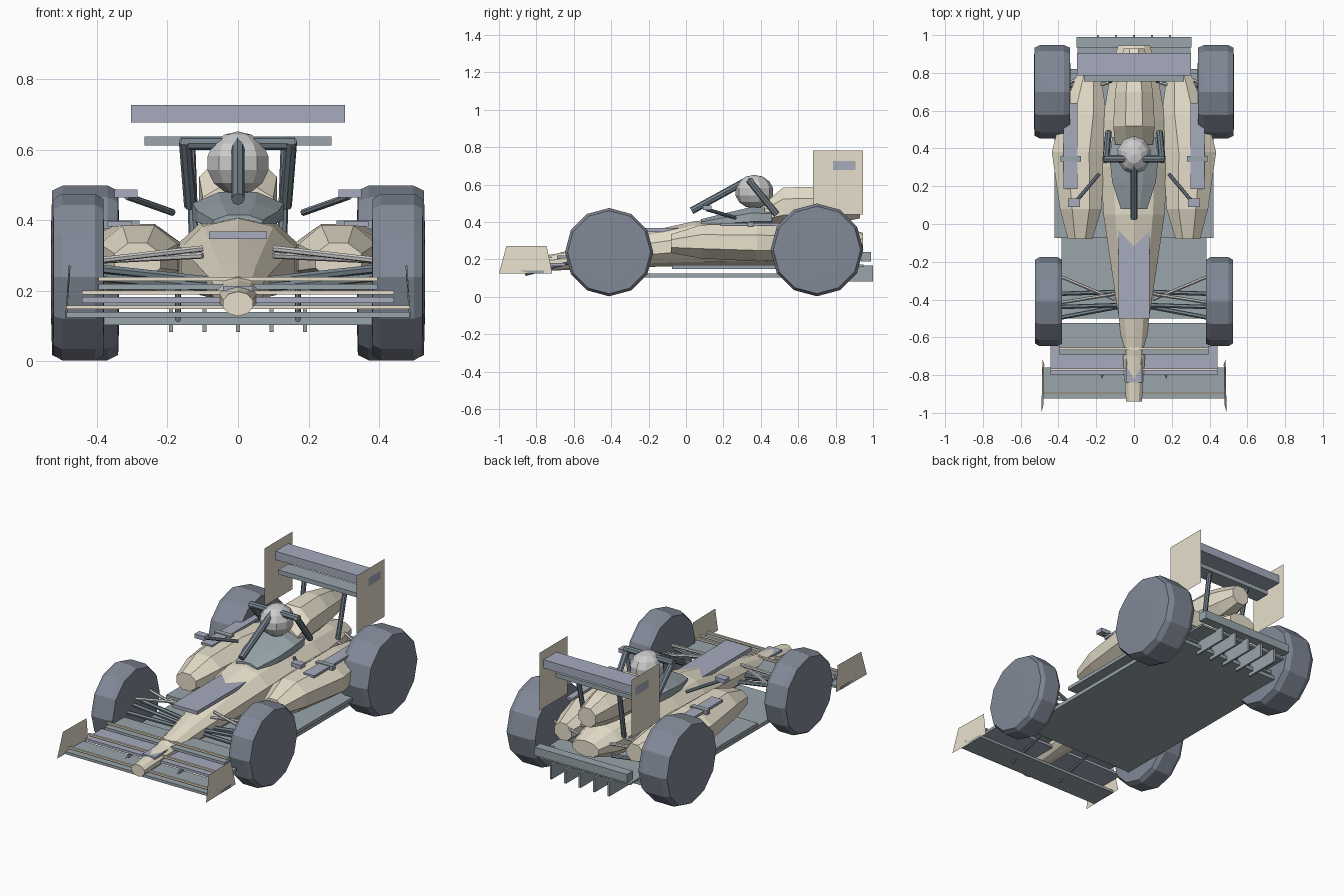
import bpy, math
from mathutils import Vector

if "Cube" in bpy.data.objects:
    bpy.data.objects.remove(bpy.data.objects["Cube"])


def material(name, rgb):
    m = bpy.data.materials.new(name)
    m.diffuse_color = (*rgb, 1)
    m.use_nodes = True
    m.node_tree.nodes["Principled BSDF"].inputs["Base Color"].default_value = m.diffuse_color
    return m


TAN = material("tan", (0.80, 0.74, 0.60))
SLATE = material("slate", (0.32, 0.38, 0.41))
BLUE = material("blue_grey", (0.38, 0.41, 0.51))
DARK = material("dark_bar", (0.18, 0.23, 0.27))
TYRE = material("tyre", (0.22, 0.25, 0.31))
STEEL = material("steel", (0.55, 0.57, 0.57))
WHITE = material("white", (0.90, 0.90, 0.90))


def mesh(name, verts, faces, mat):
    me = bpy.data.meshes.new(name)
    me.from_pydata([tuple(v) for v in verts], [], faces)
    me.materials.append(mat)
    ob = bpy.data.objects.new(name, me)
    bpy.context.collection.objects.link(ob)
    return ob


def skin(name, rings, mat):
    """Join equal-sized rings of points into a capped tube."""
    n = len(rings[0])
    verts = [p for r in rings for p in r]
    faces = [list(range(n))[::-1], list(range(len(verts) - n, len(verts)))]
    for k in range(len(rings) - 1):
        for i in range(n):
            a, b = k * n + i, k * n + (i + 1) % n
            faces.append([a, b, b + n, a + n])
    return mesh(name, verts, faces, mat)


def loft(name, sections, mat, sides=8, side=1):
    """Sections along y: (y, x centre, half width, z centre, half height)."""
    rings = []
    k = 1 / math.cos(math.pi / sides)
    for y, xc, hw, zc, hh in sections:
        ang = [2 * math.pi * (i + 0.5) / sides for i in range(sides)]
        rings.append([(side * (xc + hw * k * math.cos(a)), y, zc + hh * k * math.sin(a))
                      for a in ang][::-side])
    return skin(name, rings, mat)


def box(name, x, y, z, mat):
    x = sorted(x)
    rings = [[(x[0], yy, z[0]), (x[0], yy, z[1]), (x[1], yy, z[1]), (x[1], yy, z[0])] for yy in y]
    return skin(name, rings, mat)


def rod(name, a, b, r, mat, sides=8):
    a, b = Vector(a), Vector(b)
    d = (b - a).normalized()
    u = d.orthogonal().normalized()
    v = d.cross(u)
    ang = [2 * math.pi * i / sides for i in range(sides)]
    return skin(name, [[p + r * (u * math.cos(t) + v * math.sin(t)) for t in ang] for p in (a, b)], mat)


def wheel(name, side, x0, x1, y, r):
    """Twelve-sided tyre with chamfered shoulders."""
    c, w = (x0 + x1) / 2, (x1 - x0) / 2
    rings = []
    for dx, s in ((-w, 0.55), (-w * 0.97, 0.94), (-w * 0.65, 1), (w * 0.65, 1), (w * 0.97, 0.94), (w, 0.55)):
        ang = [math.pi * i / 6 for i in range(12)]
        rings.append([(side * (c + dx), y + r * s * math.cos(a), r + 0.003 + r * s * math.sin(a))
                      for a in ang][::side])
    return skin(name, rings, TYRE)


# Central body from nose tip to gearbox
loft("body", [(-0.94, 0, .042, .163, .033), (-0.70, 0, .058, .185, .042), (-0.50, 0, .08, .215, .062),
              (-0.20, 0, .125, .255, .09), (0.05, 0, .162, .285, .115), (0.30, 0, .175, .29, .12),
              (0.55, 0, .165, .29, .115), (0.80, 0, .125, .29, .09), (0.945, 0, .085, .295, .045)], TAN, 10)
# Engine cover behind the driver
loft("engine_cover", [(0.42, 0, .10, .44, .06), (0.52, 0, .11, .48, .105), (0.70, 0, .10, .485, .103),
                      (0.82, 0, .08, .48, .085), (0.93, 0, .055, .475, .055)], TAN)
# Cockpit surround wedge
loft("cockpit_surround", [(0.08, 0, .07, .39, .025), (0.22, 0, .115, .41, .04), (0.35, 0, .13, .425, .055),
                          (0.46, 0, .115, .425, .05)], SLATE)
# Flat panels on the nose
box("nose_panel", (-.082, .082), (-0.50, 0), (.347, .368), BLUE)
box("nose_tip_panel", (-.042, .042), (-0.84, -0.66), (.20, .213), BLUE)

# Driver helmet
bpy.ops.mesh.primitive_uv_sphere_add(segments=10, ring_count=7, radius=1, location=(0, 0.365, 0.562))
helmet = bpy.context.object
helmet.name = "helmet"
helmet.scale = (0.093, 0.103, 0.09)
helmet.data.materials.append(WHITE)

# Protective hoop
rod("hoop_front_strut", (0, 0.03, .46), (0, 0.33, .625), .019, DARK)
rod("hoop_crossbar", (-.16, 0.345, .618), (.16, 0.345, .618), .019, DARK)

# Floors
box("floor", (-.385, .385), (-0.50, 0.82), (.103, .125), SLATE)
box("upper_floor", (-.42, .42), (-0.075, 0.80), (.15, .17), SLATE)
# Rear diffuser bar and fins
box("diffuser_bar", (-.305, .305), (0.935, 0.99), (.19, .24), SLATE)
for i in range(-2, 3):
    box("diffuser_fin", (i * .095 - .006, i * .095 + .006), (0.78, 1.0), (.083, .195 if i == 9 else .168), SLATE)
box("diffuser_roof", (-.30, .30), (0.78, 0.95), (.16, .172), SLATE)

# Rear wing elements
box("rear_wing_upper", (-.303, .303), (0.785, 0.905), (.677, .727), BLUE)
box("rear_wing_lower", (-.265, .265), (0.755, 0.85), (.612, .638), SLATE)

# Front wing: three stacked elements, each with a thin tan strip
for name, hx, y0, y1, z, mat in (("front_wing_main", .487, -0.925, -0.76, .132, SLATE),
                                 ("front_wing_middle", .443, -0.80, -0.645, .174, BLUE),
                                 ("front_wing_top", .395, -0.69, -0.525, .212, SLATE)):
    box(name, (-hx, hx), (y0, y1), (z - .008, z + .008), mat)
    box(name + "_strip", (-hx, hx), (y0 + .024, y0 + .036), (z + .016, z + .027), TAN)

# Everything that comes in left and right pairs
for s in (1, -1):
    wheel("front_wheel", s, .38, .525, -0.411, .236)
    wheel("rear_wheel", s, .337, .53, 0.70, .248)
    loft("sidepod", [(-0.08, .285, .065, .285, .05), (0.08, .282, .11, .295, .09), (0.38, .295, .14, .29, .10),
                     (0.58, .265, .12, .285, .09), (0.82, .235, .055, .285, .05)], TAN, 8, s)
    box("sidepod_panel", (s * .30, s * .372), (0.185, 0.64), (.382, .396), BLUE)
    box("sidepod_winglet", (s * .28, s * .39), (0.33, 0.36), (.375, .40), SLATE)
    # Mirrors
    box("mirror", (s * .285, s * .35), (0.09, 0.135), (.464, .488), BLUE)
    rod("mirror_arm", (s * .315, 0.11, .468), (s * .185, 0.265, .422), .01, DARK)
    # Hoop legs
    rod("hoop_leg", (s * .15, 0.335, .625), (s * .135, 0.485, .44), .018, DARK)
    # Rear wing supports and end plates
    rod("rear_wing_support", (s * .125, 0.76, .33), (s * .135, 0.82, .62), .014, DARK)
    x = s * .303
    mesh("rear_end_plate", [(x, 0.68, .44), (x, 0.945, .44), (x, 0.945, .783), (x, 0.68, .783)],
         [(0, 1, 2, 3)], TAN)
    mesh("front_end_plate", [(s * .49, -1.0, .125), (s * .485, -0.715, .125), (s * .475, -0.745, .272),
                             (s * .48, -0.96, .272)], [(0, 1, 2, 3)], TAN)
    rod("front_wing_bracket", (s * .17, -0.86, .12), (s * .17, -0.56, .20), .009, DARK)
    # Suspension arms: (inner point), (outer point), material
    for a, b, m in (((.10, -0.40, .30), (.41, -0.27, .285), STEEL), ((.10, -0.37, .32), (.41, -0.42, .285), STEEL),
                    ((.10, -0.36, .22), (.41, -0.37, .265), DARK), ((.09, -0.43, .23), (.41, -0.44, .265), DARK),
                    ((.09, -0.44, .21), (.41, -0.50, .24), DARK), ((.10, 0.76, .32), (.36, 0.68, .29), STEEL),
                    ((.10, 0.86, .32), (.36, 0.74, .29), STEEL), ((.10, 0.84, .24), (.36, 0.72, .22), DARK)):
        rod("suspension_arm", (s * a[0], *a[1:]), (s * b[0], *b[1:]), .009 if m is STEEL else .012, m, 6)
